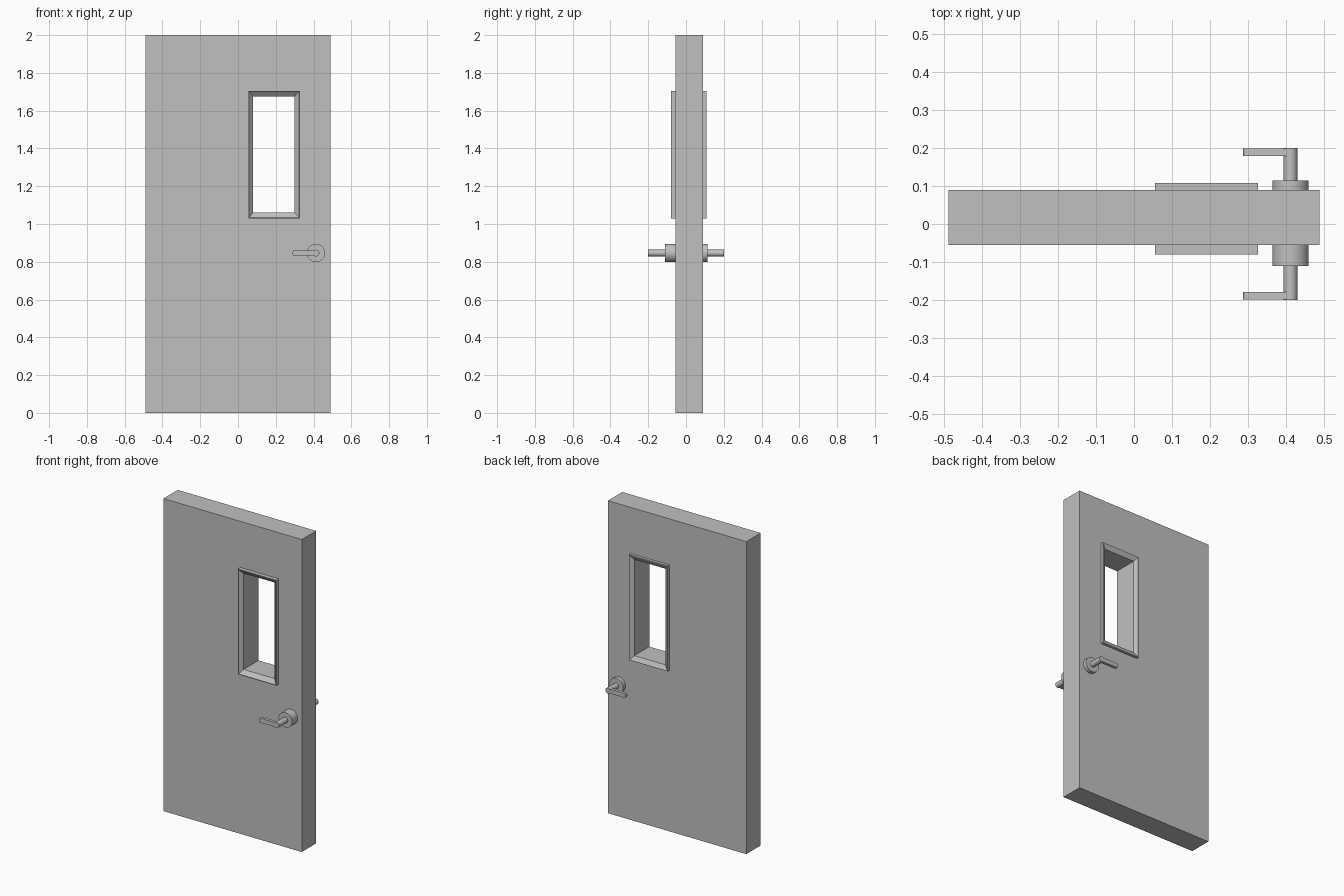
import bpy, bmesh, math
from mathutils import Matrix

cube = bpy.data.objects.get("Cube")
if cube:
    bpy.data.objects.remove(cube, do_unlink=True)

grey = bpy.data.materials.new("light grey")
grey.use_nodes = True
colour = (0.53, 0.53, 0.53, 1)
grey.diffuse_color = colour
grey.node_tree.nodes["Principled BSDF"].inputs["Base Color"].default_value = colour


def make(name, bm, smooth=False):
    bmesh.ops.recalc_face_normals(bm, faces=bm.faces)
    mesh = bpy.data.meshes.new(name)
    bm.to_mesh(mesh)
    bm.free()
    mesh.materials.append(grey)
    ob = bpy.data.objects.new(name, mesh)
    bpy.context.collection.objects.link(ob)
    if smooth:
        bpy.ops.object.select_all(action='DESELECT')
        ob.select_set(True)
        bpy.context.view_layer.objects.active = ob
        bpy.ops.object.shade_smooth_by_angle(angle=math.radians(35))
    return ob


def rect_ring(name, loops):
    """Closed ring through rectangles given as ((x0, x1, z0, z1), y)."""
    bm = bmesh.new()
    rings = [[bm.verts.new((x, y, z)) for x, z in
              ((r[0], r[2]), (r[1], r[2]), (r[1], r[3]), (r[0], r[3]))]
             for r, y in loops]
    for i, a in enumerate(rings):
        b = rings[(i + 1) % len(rings)]
        for k in range(4):
            n = (k + 1) % 4
            bm.faces.new((a[k], a[n], b[n], b[k]))
    return make(name, bm)


def rod(name, radius, y0, y1):
    """Cylinder along y on the handle axis."""
    bm = bmesh.new()
    turn = (Matrix.Translation((HX, (y0 + y1) / 2, HZ))
            @ Matrix.Rotation(math.pi / 2, 4, 'X'))
    bmesh.ops.create_cone(bm, cap_ends=True, segments=32, radius1=radius,
                          radius2=radius, depth=abs(y1 - y0), matrix=turn)
    return make(name, bm, True)


def lever(name, y0, y1):
    """Flat bar with a rounded tip, reaching from the spindle towards -x."""
    bm = bmesh.new()
    h, tip = 0.014, 0.288
    outline = [(HX, HZ - h), (HX, HZ + h)]
    for i in range(9):
        a = math.pi / 2 + math.pi * i / 8
        outline.append((tip + 0.008 + 0.008 * math.cos(a), HZ + h * math.sin(a)))
    face = bm.faces.new([bm.verts.new((x, y0, z)) for x, z in outline])
    ext = bmesh.ops.extrude_face_region(bm, geom=[face])
    verts = [v for v in ext["geom"] if isinstance(v, bmesh.types.BMVert)]
    bmesh.ops.translate(bm, verts=verts, vec=(0, y1 - y0, 0))
    return make(name, bm, True)


FRONT, BACK = -0.055, 0.09
HX, HZ = 0.413, 0.846
slab = (-0.49, 0.49, 0, 2)
opening = (0.08, 0.30, 1.06, 1.675)
trim = (0.055, 0.327, 1.03, 1.705)
lip = (0.059, 0.323, 1.034, 1.701)

# Door slab with window opening
rect_ring("door_slab", [(slab, FRONT), (opening, FRONT), (opening, BACK), (slab, BACK)])

# Window trims, sloping in towards the opening, and handles on both sides
for side, face, edge, rose_end, end in (("front", FRONT, -0.08, -0.111, -0.2),
                                        ("back", BACK, 0.108, 0.115, 0.2)):
    s = 1 if end > 0 else -1
    rect_ring(side + "_window_trim", [(trim, face), (trim, edge), (lip, edge),
                                      (opening, face + s * 0.003), (opening, face)])
    rod(side + "_handle_rose", 0.048, face, rose_end)
    rod(side + "_handle_spindle", 0.018, rose_end - s * 0.005, end)
    lever(side + "_handle_lever", end - s * 0.02, end - s * 0.0005)
